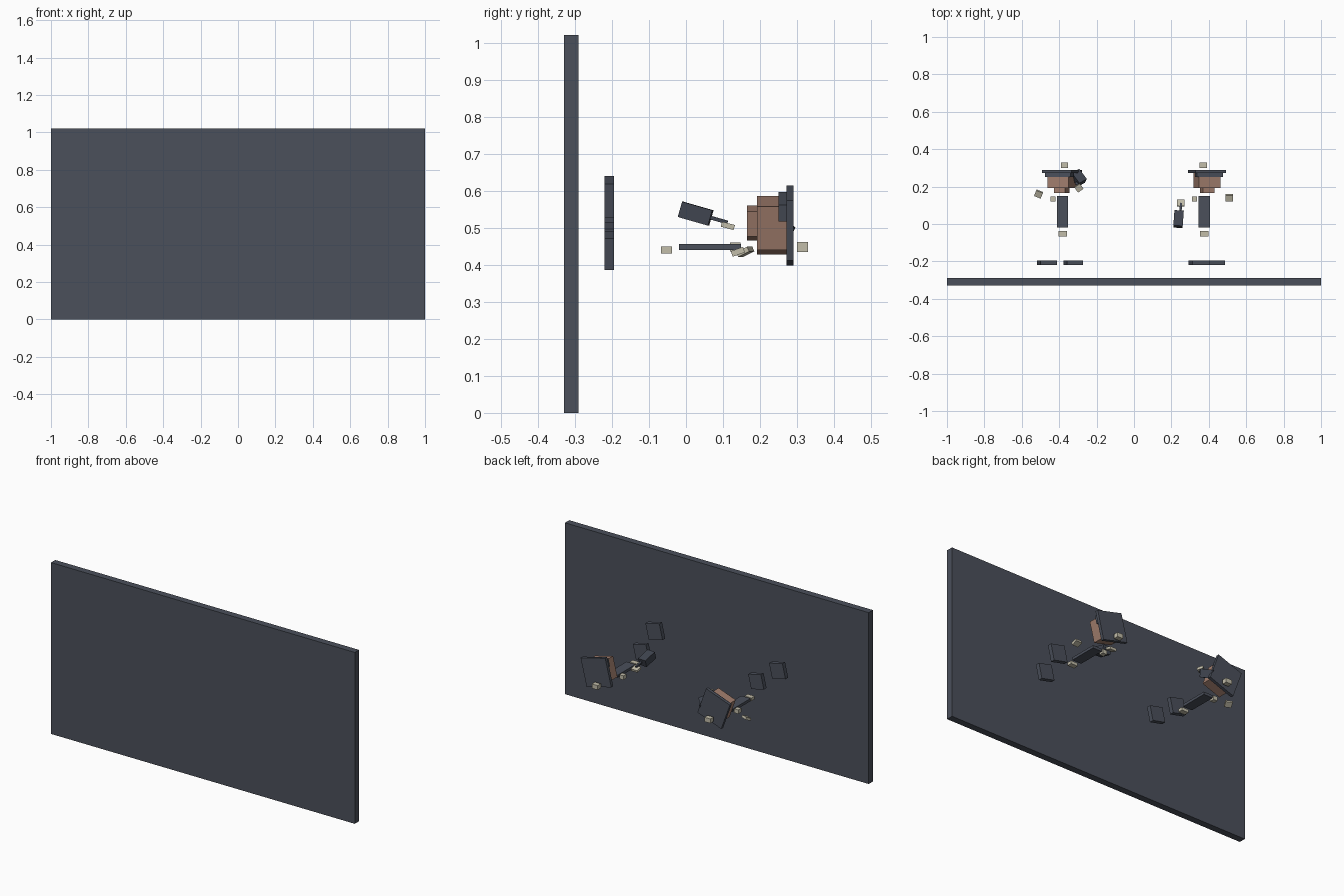
import bpy
from math import radians
from mathutils import Euler, Vector

cube = bpy.data.objects.get("Cube")
if cube:
    bpy.data.objects.remove(cube, do_unlink=True)


def material(name, rgb):
    m = bpy.data.materials.new(name)
    m.use_nodes = True
    color = (*rgb, 1)
    m.diffuse_color = color
    m.node_tree.nodes["Principled BSDF"].inputs["Base Color"].default_value = color
    return m


SLATE = material("slate", (0.07, 0.08, 0.105))
DARK = material("dark slate", (0.05, 0.058, 0.078))
SKIN = material("tan", (0.36, 0.21, 0.155))
CREAM = material("cream", (0.54, 0.51, 0.40))


def box(name, center, size, mat, turn=(0, 0, 0)):
    """Flat-sided block, turned by degrees about its centre."""
    bpy.ops.mesh.primitive_cube_add(size=1, location=center)
    ob = bpy.context.object
    ob.name = name
    ob.scale = size
    ob.rotation_euler = [radians(a) for a in turn]
    ob.data.materials.append(mat)
    return ob


# Large upright board
box("board", (0, -0.31, 0.51), (2, 0.04, 1.02), SLATE)

# Small tilted tiles behind the board
for x, z, size in ((0.347, 0.583, 0.094), (0.433, 0.438, 0.088),
                   (-0.325, 0.464, 0.086), (-0.465, 0.565, 0.09)):
    box("tile", (x, -0.207, z), (size, 0.025, size), SLATE, (0, 13, 0))


def head(side, x, z, tilt):
    """Block head with a nose, a cap and a wide back plate, tilted as one."""
    turn = Euler((0, radians(tilt), 0))

    def part(name, y, up, size, mat):
        center = Vector((x, y, z)) + turn.to_matrix() @ Vector((0, 0, up))
        box(f"{side}_{name}", center, size, mat, (0, tilt, 0))

    part("head", 0.232, 0, (0.12, 0.08, 0.12), SKIN)
    part("nose", 0.18, 0.005, (0.064, 0.03, 0.07), SKIN)
    part("cap", 0.263, 0.045, (0.145, 0.026, 0.045), SLATE)
    part("back_plate", 0.281, 0, (0.167, 0.018, 0.167), SLATE)


head("left", 0.39, 0.513, 14)
head("right", -0.385, 0.505, -20)

# Flat bodies, with cream blocks at the ends
for side, x in (("left", 0.375), ("right", -0.382)):
    box(f"{side}_body", (x, 0.065, 0.448), (0.06, 0.168, 0.016), SLATE)
    box(f"{side}_front_block", (x, -0.053, 0.44), (0.045, 0.03, 0.018), CREAM)
    box(f"{side}_rear_block", (x - 0.005 if x > 0 else x + 0.01, 0.315, 0.448),
        (0.038, 0.03, 0.026), CREAM)
    box(f"{side}_inner_block", (x - 0.052, 0.133, 0.448),
        (0.027, 0.028, 0.024), CREAM)

# Loose cream blocks to the sides
box("left_outer_block", (0.508, 0.14, 0.435), (0.04, 0.035, 0.016), CREAM, (20, 0, 0))
box("left_hand", (0.25, 0.113, 0.505), (0.042, 0.036, 0.014), CREAM, (-15, 0, 0))
box("right_outer_block", (-0.51, 0.16, 0.435), (0.038, 0.035, 0.014), CREAM, (25, 0, -22))
box("right_hand", (-0.295, 0.193, 0.55), (0.036, 0.034, 0.014), CREAM, (15, 0, 35))

# Held tools: a box on a thin handle
box("left_tool", (0.238, 0.026, 0.538), (0.05, 0.085, 0.043), DARK, (-16, 0, -4))
box("left_tool_handle", (0.25, 0.088, 0.521), (0.012, 0.05, 0.01), DARK, (-16, 0, -4))
box("right_tool", (-0.297, 0.247, 0.5), (0.05, 0.07, 0.045), DARK, (-16, 25, 30))
box("right_tool_handle", (-0.3, 0.205, 0.53), (0.012, 0.045, 0.01), DARK, (-30, 0, 30))
